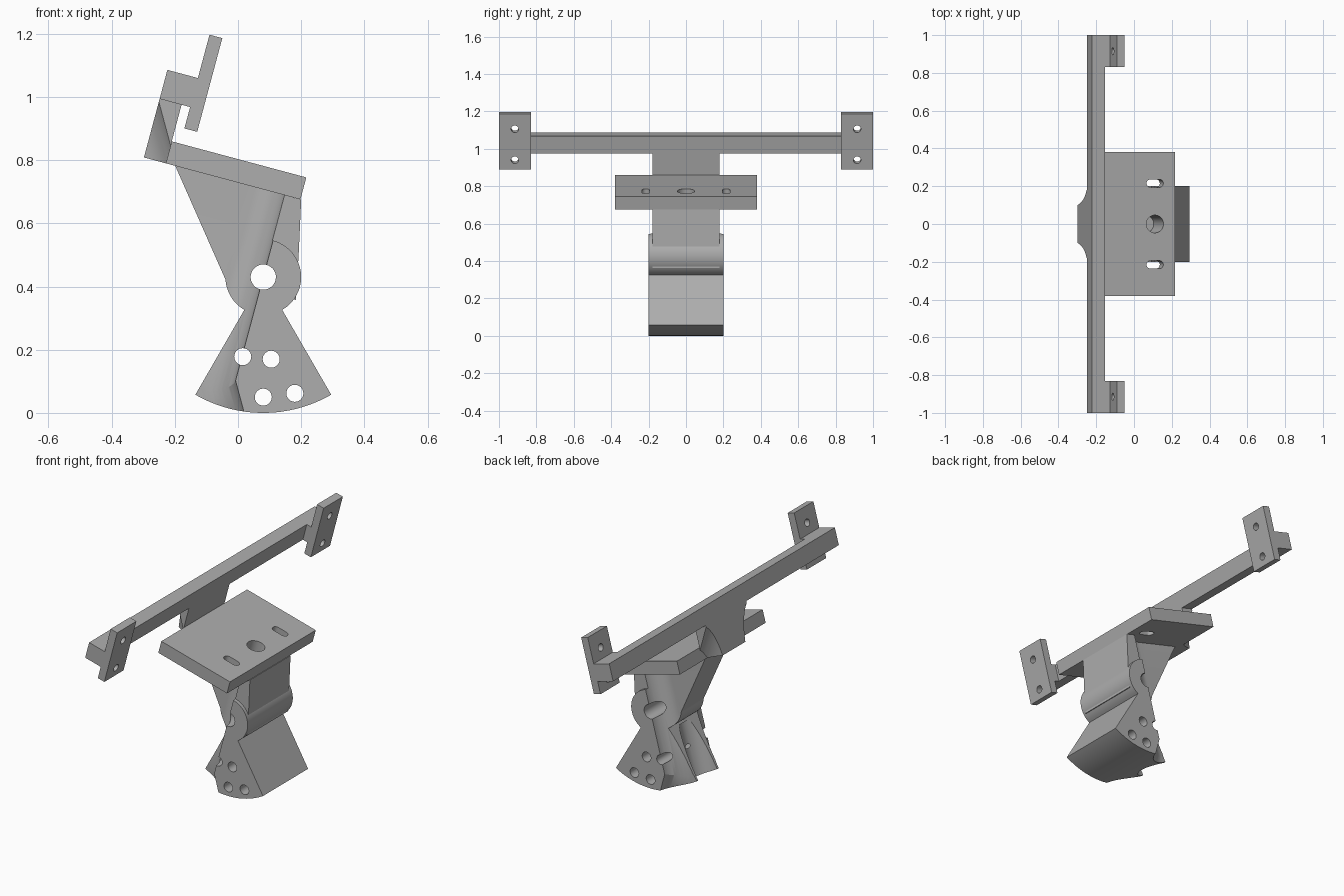
import bpy, bmesh
from math import radians, sin, cos
from mathutils import Matrix, Vector

cube = bpy.data.objects.get("Cube")
if cube:
    bpy.data.objects.remove(cube, do_unlink=True)

grey = bpy.data.materials.new("plain grey")
grey.use_nodes = True
grey.diffuse_color = (0.42, 0.42, 0.42, 1)
grey.node_tree.nodes["Principled BSDF"].inputs["Base Color"].default_value = (0.42, 0.42, 0.42, 1)

# The whole mount is drawn square around its pivot, then leaned over
LEAN = Matrix.Translation((0.08, 0, 0.43)) @ Matrix.Rotation(radians(15), 4, 'Y')


def arc(r, a, b, n, c=(0, 0)):
    steps = [radians(a + (b - a) * i / n) for i in range(n + 1)]
    return [(c[0] + r * cos(t), c[1] + r * sin(t)) for t in steps]


def prism(name, outline, lo, hi, axis='Y'):
    """Extrude an outline along one axis."""
    place = {'X': lambda p, d: (d, p[0], p[1]),
             'Y': lambda p, d: (p[0], d, p[1]),
             'Z': lambda p, d: (p[0], p[1], d)}[axis]
    bm = bmesh.new()
    face = bm.faces.new([bm.verts.new(place(p, lo)) for p in outline])
    ext = bmesh.ops.extrude_face_region(bm, geom=[face])
    new = [v for v in ext["geom"] if isinstance(v, bmesh.types.BMVert)]
    shift = Vector(place((0, 0), hi - lo))
    bmesh.ops.translate(bm, verts=new, vec=shift)
    bmesh.ops.recalc_face_normals(bm, faces=bm.faces)
    mesh = bpy.data.meshes.new(name)
    bm.to_mesh(mesh)
    bm.free()
    mesh.materials.append(grey)
    ob = bpy.data.objects.new(name, mesh)
    bpy.context.collection.objects.link(ob)
    ob.matrix_world = LEAN
    return ob


def box(name, x0, x1, y0, y1, z0, z1):
    return prism(name, [(x0, z0), (x1, z0), (x1, z1), (x0, z1)], y0, y1)


def rod(c, r, lo, hi, axis, n=32):
    return prism("cutter", arc(r, 0, 360, n, c)[:-1], lo, hi, axis)


def carve(ob, cutters):
    """Subtract the cutters, then delete them."""
    for c in cutters:
        m = ob.modifiers.new("cut", 'BOOLEAN')
        m.operation, m.solver, m.object = 'DIFFERENCE', 'EXACT', c
    bpy.context.view_layer.update()
    done = ob.evaluated_get(bpy.context.evaluated_depsgraph_get())
    mesh = bpy.data.meshes.new_from_object(done)
    ob.modifiers.clear()
    ob.data = mesh
    for c in cutters:
        bpy.data.objects.remove(c, do_unlink=True)


def side_reliefs():
    """Filleted pockets that leave a central web."""
    out = []
    for s in (-1, 1):
        line = [(-1, 0.1)] + arc(0.1, -90, 0, 16, (-0.1, 0.2)) + [(0, 0.35), (-1, 0.35)]
        out.append(prism("cutter", [(x, s * y) for x, y in line], -0.6, 0.269, 'Z'))
    return out


def slanted_scoops():
    """Slanted round scoops on both flanks."""
    out = []
    for s in (-1, 1):
        c = rod((0, s * 0.23), 0.133, -0.7, 0.7, 'Z', 48)
        c.matrix_world = LEAN @ Matrix.Translation((-0.323, 0, -0.038)) @ Matrix.Rotation(radians(-30), 4, 'Y')
        out.append(c)
    return out


def pivot_hole():
    return rod((0, 0), 0.04, -0.5, 0.5, 'Y')


def tapped_bore():
    return rod((-0.059, 0), 0.047, 0.14, 0.5, 'Z')


def local(x, z):
    p = LEAN.inverted() @ Vector((x, 0, z))
    return p.x, p.z


# Lower fan-shaped foot with its round hub
foot = prism("fan_foot", arc(0.12, -45, 255, 48) + arc(0.43, -105, -45, 32), -0.2, 0.2)
bolts = [rod(local(x, z), 0.027, -0.5, 0.5, 'Y', 24)
         for x, z in ((0.015, 0.178), (0.105, 0.17), (0.08, 0.05), (0.18, 0.062))]
groove = rod((-0.107, 0), 0.085, -0.6, -0.13, 'Z')
carve(foot, side_reliefs() + slanted_scoops() + bolts + [groove, pivot_hole()])

# Upper swivel arm under the plate
arm = prism("swivel_arm", [local(x, z) for x, z in
            ((-0.2, 0.785), (0.2, 0.675), (0.192, 0.5), (0.183, 0.358),
             (0.165, 0.362), (0.08, 0.36), (-0.03, 0.4))], -0.18, 0.18)
carve(arm, side_reliefs() + slanted_scoops() + [pivot_hole(), tapped_bore()])

# Table plate with a centre bore and two slots
plate = box("table_plate", -0.391, 0.05, -0.38, 0.38, 0.268, 0.34)
slots = []
for s in (-1, 1):
    line = (arc(0.021, -90, 90, 10, (-0.034, s * 0.215))
            + arc(0.021, 90, 270, 10, (-0.084, s * 0.215)))
    slots.append(prism("cutter", line, 0.1, 0.5, 'Z'))
carve(plate, slots + [tapped_bore()])

# Upright neck joining plate and crossbar
neck = box("neck", -0.463, -0.391, -0.18, 0.18, 0.268, 0.47)
carve(neck, slanted_scoops())

# Long crossbar
crossbar = box("crossbar", -0.463, -0.391, -1, 1, 0.46, 0.555)
parts = [foot, arm, plate, neck, crossbar]

# End brackets, each a drilled plate on a short spacer
for side, s in (("left", 1), ("right", -1)):
    y0, y1 = sorted((s * 0.83, s))
    parts.append(box("spacer_" + side, -0.391, -0.363, y0, y1, 0.46, 0.555))
    bracket = box("end_bracket_" + side, -0.363, -0.321, y0, y1, 0.39, 0.697)
    carve(bracket, [rod((s * 0.915, z), 0.02, -0.5, -0.2, 'X', 24) for z in (0.442, 0.613)])
    parts.append(bracket)

# Smooth round walls, keep edges crisp
bpy.ops.object.select_all(action='DESELECT')
for ob in parts:
    ob.select_set(True)
bpy.context.view_layer.objects.active = foot
bpy.ops.object.shade_smooth_by_angle(angle=radians(25))
